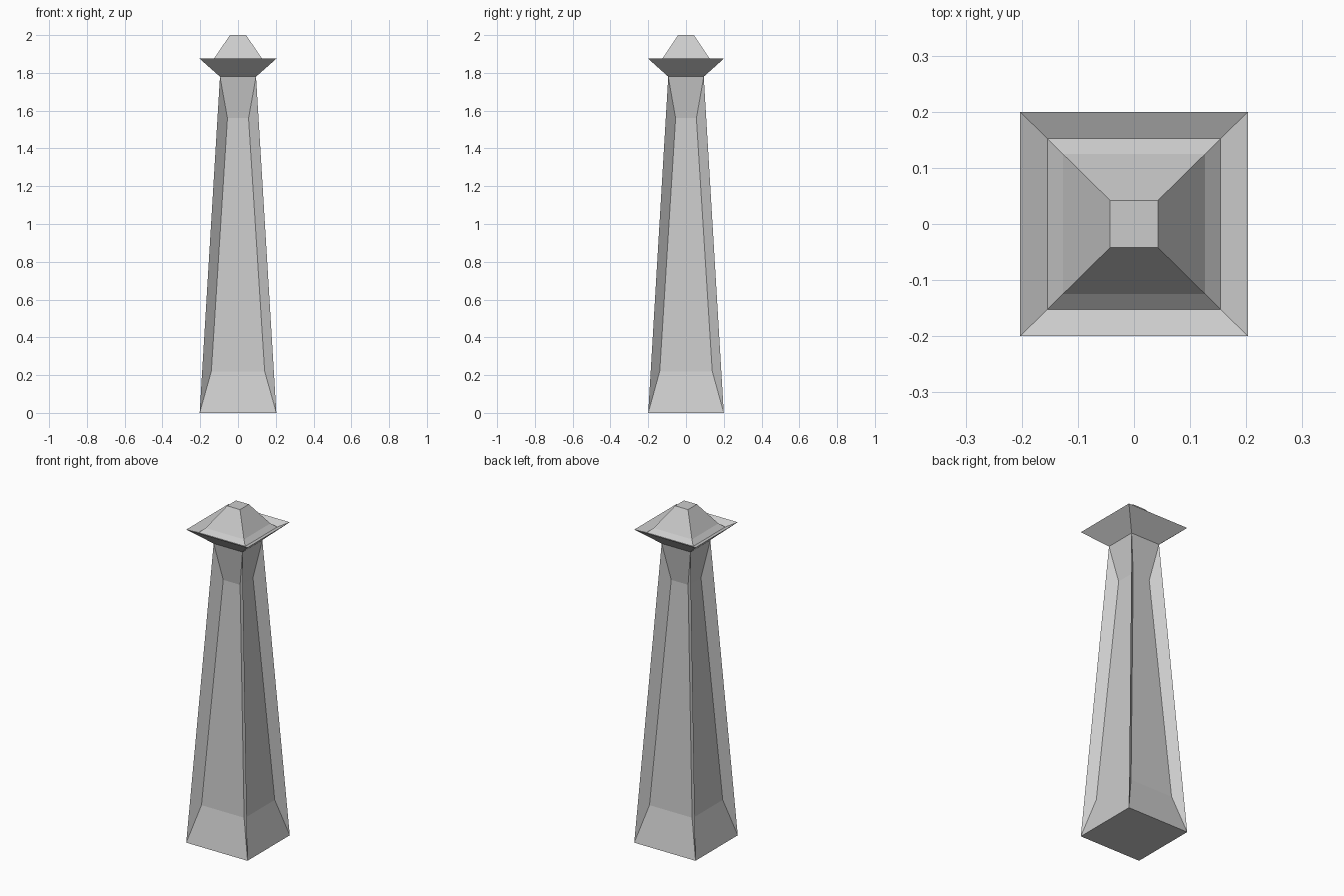
import bpy, bmesh
from mathutils import Matrix, Vector

if "Cube" in bpy.data.objects:
    bpy.data.objects.remove(bpy.data.objects["Cube"])

X_SCALE = 1.015  # the model is very slightly wider in x than in y


def ring(bm, half, z):
    """Square ring of four vertices, counter-clockwise from front left."""
    return [bm.verts.new((sx * half, sy * half, z))
            for sx, sy in ((-1, -1), (1, -1), (1, 1), (-1, 1))]


def finish(bm, name):
    bmesh.ops.scale(bm, vec=(X_SCALE, 1, 1), verts=bm.verts)
    mesh = bpy.data.meshes.new(name)
    bm.to_mesh(mesh)
    bm.free()
    obj = bpy.data.objects.new(name, mesh)
    bpy.context.collection.objects.link(obj)
    return obj


# Tapered shaft: straight corner ridges, a recessed panel on each side
bm = bmesh.new()
low = ring(bm, 0.2, 0.0)
high = ring(bm, 0.094, 1.78)
bm.faces.new(low[::-1])
for i in range(4):
    j = (i + 1) % 4
    turn = Matrix.Rotation(i * 1.5707963, 3, 'Z')
    panel = [bm.verts.new(turn @ Vector(p)) for p in (
        (-0.139, -0.144, 0.22), (0.139, -0.144, 0.22),
        (0.055, -0.060, 1.56), (-0.055, -0.060, 1.56))]
    outer = [low[i], low[j], high[j], high[i]]
    bm.faces.new(panel)
    for k in range(4):
        n = (k + 1) % 4
        bm.faces.new((outer[k], outer[n], panel[n], panel[k]))
finish(bm, "shaft")

# Cap: flared collar, sunken gutter, then a blunt pyramid
bm = bmesh.new()
profile = [(0.094, 1.78), (0.2, 1.875), (0.152, 1.852),
           (0.125, 1.876), (0.042, 2.0)]
rings = [ring(bm, half, z) for half, z in profile]
for a, b in zip(rings, rings[1:]):
    for i in range(4):
        j = (i + 1) % 4
        bm.faces.new((a[i], a[j], b[j], b[i]))
bm.faces.new(rings[-1])
finish(bm, "cap")
